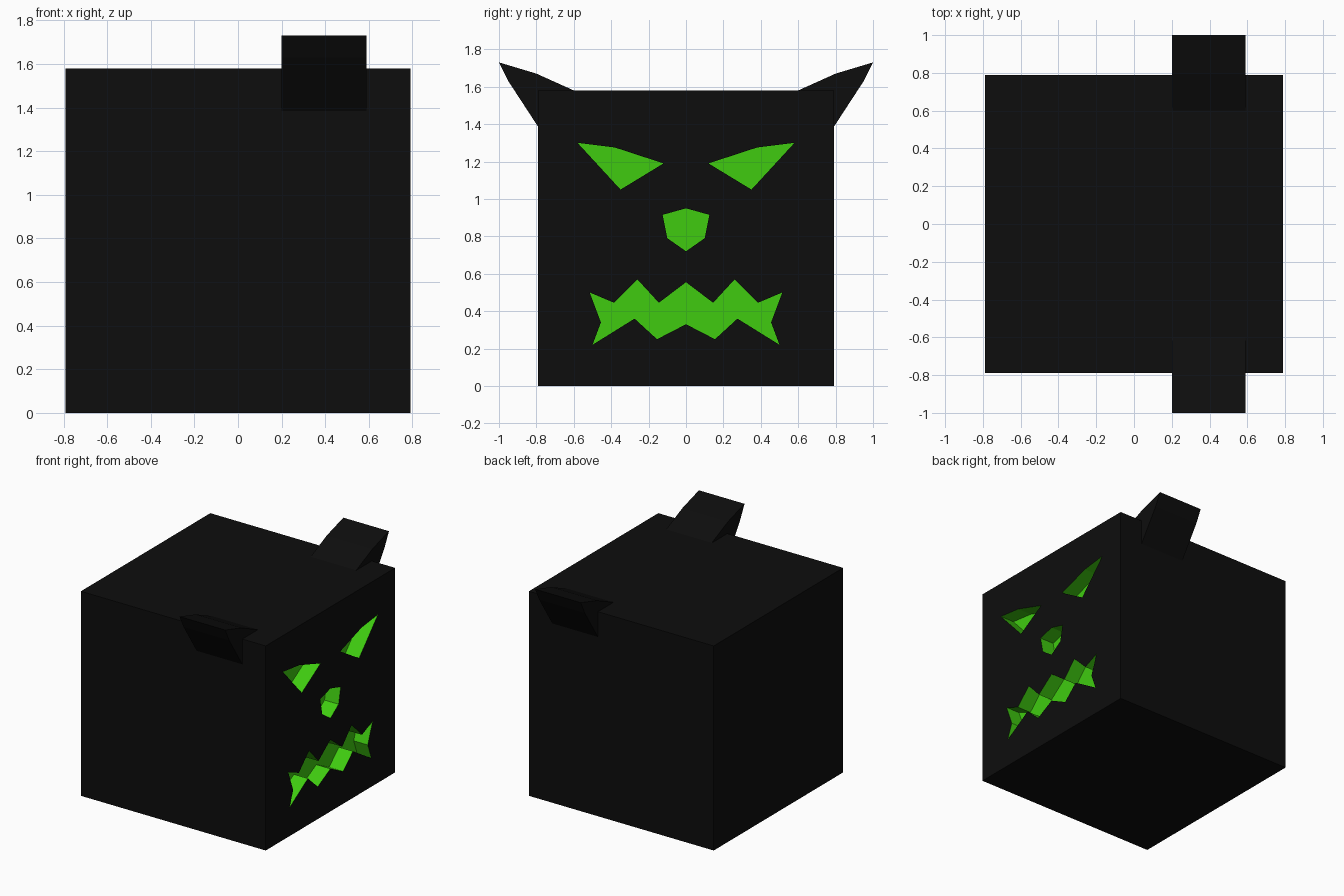
import bpy, bmesh

if "Cube" in bpy.data.objects:
    bpy.data.objects.remove(bpy.data.objects["Cube"])

HALF, TOP, DEPTH = 0.79, 1.58, 0.12


def material(name, rgb):
    m = bpy.data.materials.new(name)
    m.diffuse_color = (*rgb, 1.0)
    m.use_nodes = True
    m.node_tree.nodes["Principled BSDF"].inputs["Base Color"].default_value = m.diffuse_color
    return m


black = material("black", (0.004, 0.004, 0.004))
green = material("green", (0.05, 0.6, 0.005))


def prisms(name, outlines, x0, x1, mats):
    """Extrude closed (y, z) outlines along x into one object."""
    bm = bmesh.new()
    for outline in outlines:
        face = bm.faces.new([bm.verts.new((x0, y, z)) for y, z in outline])
        new = bmesh.ops.extrude_face_region(bm, geom=[face])["geom"]
        bmesh.ops.translate(bm, vec=(x1 - x0, 0, 0),
                            verts=[v for v in new if isinstance(v, bmesh.types.BMVert)])
    bmesh.ops.recalc_face_normals(bm, faces=bm.faces)
    me = bpy.data.meshes.new(name)
    bm.to_mesh(me)
    bm.free()
    for m in mats:
        me.materials.append(m)
    ob = bpy.data.objects.new(name, me)
    bpy.context.collection.objects.link(ob)
    return ob


def mirrored(pts):
    return [(-y, z) for y, z in reversed(pts)]


def symmetric(half):
    """Close a half outline that starts and ends on y = 0."""
    return half + mirrored(half[1:-1])


# Block body
body = prisms("body", [[(-HALF, 0), (HALF, 0), (HALF, TOP), (-HALF, TOP)]],
              -HALF, HALF, [black, green])

# Pair of horns on the upper edges
horn = [(0.6, TOP), (0.8, 1.67), (1.0, 1.73), (0.95, 1.63), (0.79, 1.385)]
prisms("horn_left", [horn], 0.2, 0.59, [black])
prisms("horn_right", [mirrored(horn)], 0.2, 0.59, [black])

# Carved face: eyes, nose and jagged mouth
eye = [(0.58, 1.3), (0.38, 1.275), (0.12, 1.19), (0.35, 1.05)]
nose = symmetric([(0, 0.95), (0.125, 0.915), (0.1, 0.79), (0, 0.72)])
mouth = symmetric([(0, 0.555), (0.145, 0.445), (0.26, 0.57), (0.385, 0.445),
                   (0.515, 0.5), (0.455, 0.34), (0.5, 0.22), (0.275, 0.36),
                   (0.155, 0.25), (0, 0.33)])
cutter = prisms("face_cutter", [eye, mirrored(eye), nose, mouth],
                HALF - DEPTH, HALF + 0.1, [green])
cutter.hide_render = True

carve = body.modifiers.new("carve_face", 'BOOLEAN')
carve.operation = 'DIFFERENCE'
carve.solver = 'EXACT'
carve.object = cutter
carve.material_mode = 'TRANSFER'

# Apply the carving, then drop the cutter
bpy.context.view_layer.objects.active = body
body.select_set(True)
bpy.ops.object.modifier_apply(modifier=carve.name)
bpy.data.objects.remove(cutter)
